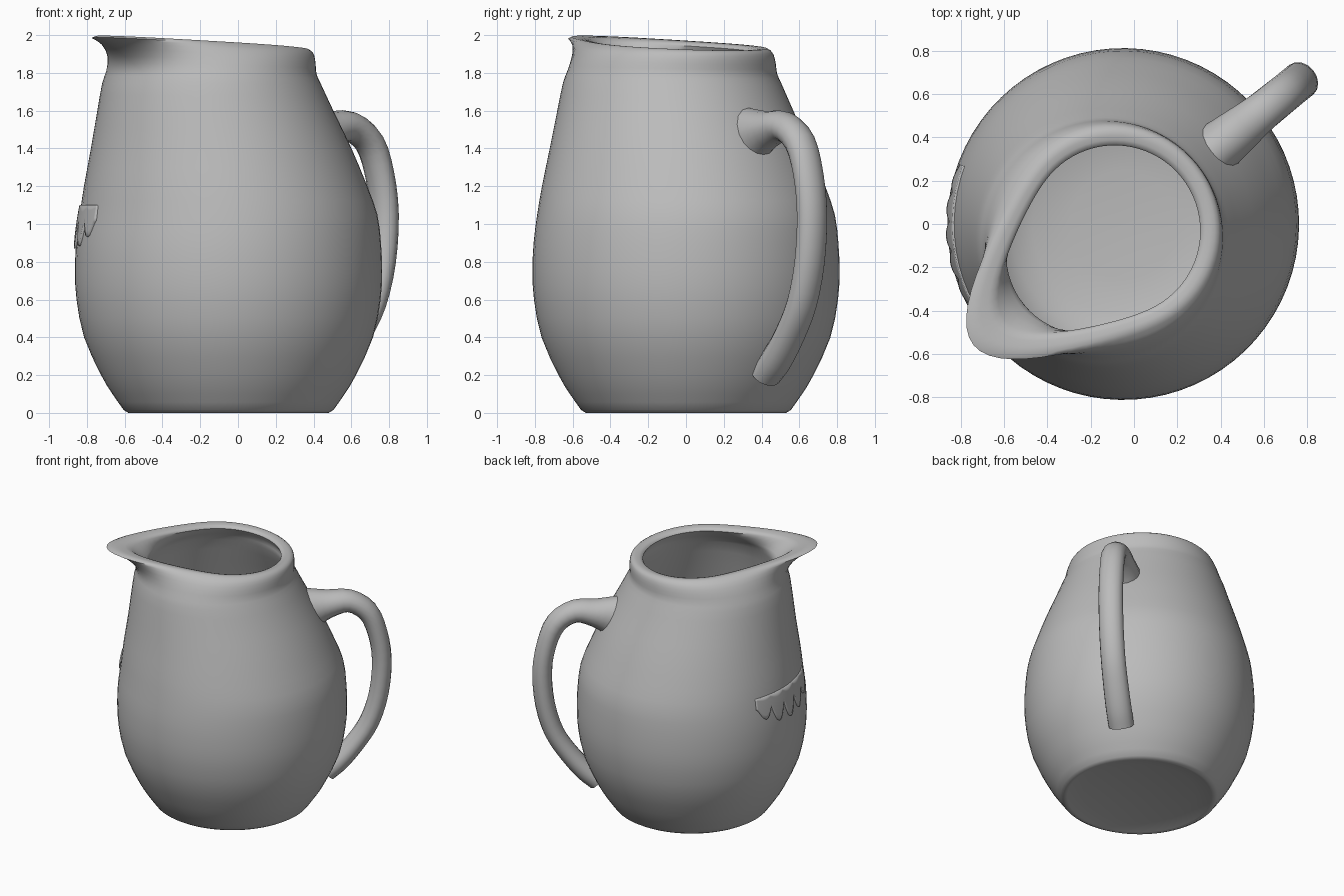
import bpy, bmesh
from math import sin, cos, pi, radians
from mathutils import Vector

cube = bpy.data.objects.get("Cube")
if cube:
    bpy.data.objects.remove(cube)

clay = bpy.data.materials.new("grey_clay")
clay.use_nodes = True
GREY = (0.5, 0.5, 0.5, 1)
clay.diffuse_color = GREY
clay.node_tree.nodes["Principled BSDF"].inputs["Base Color"].default_value = GREY

AXIS = Vector((-0.05, 0, 0))     # centre line of the jug
TURN = radians(39)               # heading of the handle, spout is opposite


def finish(name, bm, angle, turn=TURN):
    bmesh.ops.recalc_face_normals(bm, faces=bm.faces)
    mesh = bpy.data.meshes.new(name)
    bm.to_mesh(mesh)
    bm.free()
    mesh.materials.append(clay)
    obj = bpy.data.objects.new(name, mesh)
    bpy.context.collection.objects.link(obj)
    obj.location = AXIS
    obj.rotation_euler.z = turn
    bpy.ops.object.select_all(action="DESELECT")
    obj.select_set(True)
    bpy.context.view_layer.objects.active = obj
    bpy.ops.object.shade_smooth_by_angle(angle=radians(angle))
    return obj


def loft(rings):
    bm = bmesh.new()
    loops = [[bm.verts.new(p) for p in ring] for ring in rings]
    n = len(loops[0])
    for a, b in zip(loops, loops[1:]):
        for i in range(n):
            j = (i + 1) % n
            bm.faces.new((a[i], a[j], b[j], b[i]))
    bm.faces.new(loops[0])
    bm.faces.new(loops[-1])
    return bm


def spline(points, steps):
    pts = [Vector(p) for p in points]
    pts = [2 * pts[0] - pts[1]] + pts + [2 * pts[-1] - pts[-2]]
    out = []
    for a, b, c, d in zip(pts, pts[1:], pts[2:], pts[3:]):
        for k in range(steps):
            t = k / steps
            out.append(b + (c - a) * t / 2 + (a - 2.5 * b + 2 * c - d / 2) * t * t
                       + (1.5 * (b - c) + (d - a) / 2) * t ** 3)
    return out + [pts[-2]]


# Body rings: height, centre shift, radius, spout length, rim tilt
def body_ring(z, shift=0, r=0, spout=0, tilt=0, n=72):
    ring = []
    for i in range(n):
        c, s = cos(2 * pi * i / n), sin(2 * pi * i / n)
        u = shift + r * c - spout * max(0, -c) ** 3.5
        ring.append((u, r * s, z - 0.062 * tilt * u))
    return ring


base = [(0.04, 0, 0.05), (0.03, 0, 0.4), (0.005, 0, 0.51), (0, 0, 0.53)]
outside = spline([(0.015, 0, 0.555, 0, 0), (0.1, 0, 0.615, 0, 0), (0.2, 0, 0.675, 0, 0),
                  (0.4, 0, 0.765, 0, 0), (0.6, 0, 0.805, 0, 0), (0.75, 0, 0.813, 0, 0),
                  (0.9, 0, 0.807, 0, 0), (1.05, 0, 0.788, 0, 0), (1.2, -0.02, 0.75, 0, 0),
                  (1.4, -0.05, 0.69, 0, 0), (1.6, -0.09, 0.625, 0, 0),
                  (1.74, -0.115, 0.58, 0, 0.1), (1.8, -0.115, 0.555, 0.01, 0.3),
                  (1.86, -0.095, 0.535, 0.08, 0.6), (1.91, -0.07, 0.508, 0.22, 0.9),
                  (1.933, -0.05, 0.48, 0.36, 1)], 2)
inside = spline([(1.944, -0.05, 0.462, 0.35, 1), (1.94, -0.05, 0.42, 0.29, 1),
                 (1.92, -0.05, 0.395, 0.26, 1), (1.86, -0.07, 0.44, 0.1, 0.6),
                 (1.8, -0.11, 0.48, 0, 0.3), (1.6, -0.09, 0.55, 0, 0),
                 (1.3, -0.04, 0.65, 0, 0), (1, 0, 0.72, 0, 0), (0.7, 0, 0.735, 0, 0),
                 (0.4, 0, 0.685, 0, 0), (0.2, 0, 0.59, 0, 0), (0.1, 0, 0.42, 0, 0),
                 (0.08, 0, 0.05, 0, 0)], 2)
finish("jug_body", loft([body_ring(*r) for r in base + outside + inside]), 50)

# Handle: reach, height, thickness and half width along the path
path = spline([(0.56, 1.47, 0.15, 0.12), (0.69, 1.5, 0.1, 0.105), (0.83, 1.515, 0.08, 0.09),
               (0.96, 1.43, 0.075, 0.088), (1.03, 1.26, 0.07, 0.088), (1.06, 1.05, 0.07, 0.088),
               (1.04, 0.8, 0.07, 0.088), (0.975, 0.58, 0.07, 0.088), (0.87, 0.41, 0.07, 0.09),
               (0.76, 0.28, 0.075, 0.092), (0.67, 0.2, 0.075, 0.09)], 3)
rings = []
for i, p in enumerate(path):
    d = path[min(i + 1, len(path) - 1)] - path[max(i - 1, 0)]
    along = Vector((d[0], 0, d[1])).normalized()
    across = Vector((-along.z, 0, along.x))
    middle = Vector((p[0], 0, p[1]))
    rings.append([middle + across * p[2] * cos(a) + Vector((0, p[3] * sin(a), 0))
                  for a in (2 * pi * k / 16 for k in range(16))])
finish("handle", loft(rings), 50)

# Raised band with a dripping lower edge on the side
bm = bmesh.new()
COLS, ROWS, TOP = 60, 6, 1.1
grid = []
for i in range(COLS + 1):
    t = i / COLS
    a = radians(160 + 48 * t)
    depth = 0.08 + 0.15 * sin(pi * t) ** 0.5 * abs(sin(5 * pi * t)) if 0 < i < COLS else 0.08
    column = []
    for k in range(ROWS + 1):
        z = TOP - depth * k / ROWS
        r = 0.825 - 0.29 * (z - 0.75) ** 2
        column.append(bm.verts.new((r * cos(a), r * sin(a), z)))
    grid.append(column)
for a, b in zip(grid, grid[1:]):
    for k in range(ROWS):
        bm.faces.new((a[k], a[k + 1], b[k + 1], b[k]))
band = finish("drip_band", bm, 40, 0)
wall = band.modifiers.new("thickness", "SOLIDIFY")
wall.thickness = 0.03
wall.offset = -1 if band.data.polygons[0].normal.x < 0 else 1
